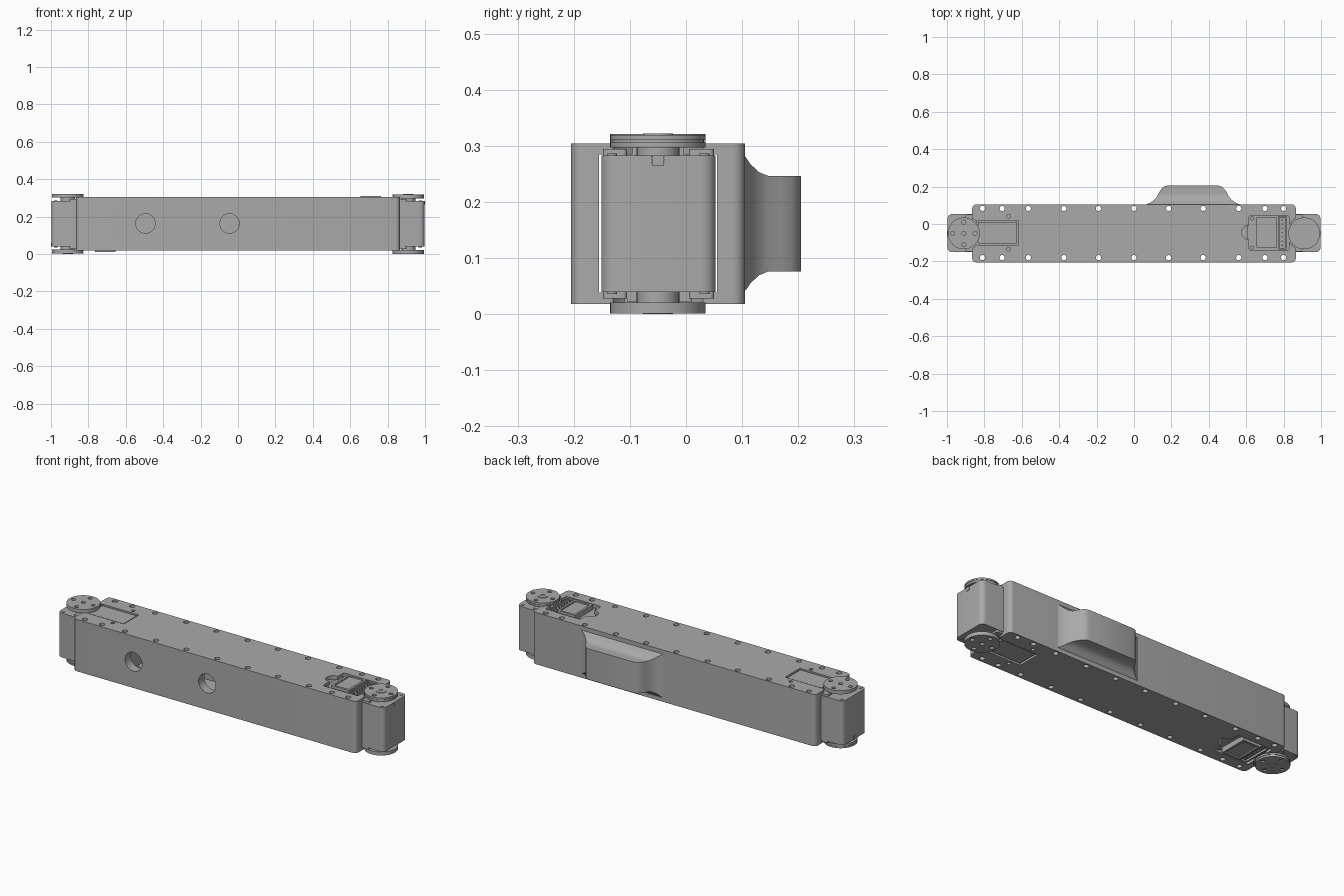
import bpy, bmesh, math
from mathutils import Matrix, Vector

if "Cube" in bpy.data.objects:
    bpy.data.objects.remove(bpy.data.objects["Cube"], do_unlink=True)

grey = bpy.data.materials.new("machined_grey")
grey.use_nodes = True
COLOR = (0.4, 0.4, 0.4, 1)
grey.diffuse_color = COLOR
grey.node_tree.nodes["Principled BSDF"].inputs["Base Color"].default_value = COLOR

MID_Z = 0.161
AXIS_X, AXIS_Y = 0.91, -0.05
# The second end is the first one turned half way round the y axis
FLIP = (Matrix.Translation((0, 0, MID_Z)) @ Matrix.Rotation(math.pi, 4, 'Y')
        @ Matrix.Translation((0, 0, -MID_Z)))
ENDS = {"left": Matrix.Identity(4), "right": FLIP}


def finish(name, bm, matrix=None):
    if matrix:
        bmesh.ops.transform(bm, matrix=matrix, verts=bm.verts)
    bmesh.ops.recalc_face_normals(bm, faces=bm.faces)
    mesh = bpy.data.meshes.new(name)
    bm.to_mesh(mesh)
    bm.free()
    mesh.materials.append(grey)
    ob = bpy.data.objects.new(name, mesh)
    bpy.context.collection.objects.link(ob)
    return ob


def box(name, x, y, z, matrix=None, radius=0):
    """Box from (low, high) ranges with optional rounded upright edges."""
    bm = bmesh.new()
    bmesh.ops.create_cube(bm, size=1)
    for v in bm.verts:
        v.co = Vector([r[0] if c < 0 else r[1] for c, r in zip(v.co, (x, y, z))])
    if radius:
        upright = [e for e in bm.edges
                   if abs(e.verts[0].co.z - e.verts[1].co.z) > 0.001]
        bmesh.ops.bevel(bm, geom=upright, offset=radius, segments=6,
                        profile=0.5, affect='EDGES')
    return finish(name, bm, matrix)


def cylinders(name, points, radius, z, matrix=None, sides=24):
    """Upright cylinders at several (x, y) points in one object."""
    bm = bmesh.new()
    for x, y in points:
        spot = Matrix.Translation((x, y, (z[0] + z[1]) / 2))
        bmesh.ops.create_cone(bm, cap_ends=True, segments=sides, radius1=radius,
                              radius2=radius, depth=z[1] - z[0], matrix=spot)
    return finish(name, bm, matrix)


def cut(target, cutter):
    mod = target.modifiers.new("cut", 'BOOLEAN')
    mod.operation, mod.solver, mod.object = 'DIFFERENCE', 'EXACT', cutter
    bpy.context.view_layer.objects.active = target
    bpy.ops.object.modifier_apply(modifier=mod.name)
    bpy.data.objects.remove(cutter, do_unlink=True)


def ring(radius):
    """Four points around the drive axis."""
    return [(AXIS_X + radius * math.cos(a * math.pi / 2),
             AXIS_Y + radius * math.sin(a * math.pi / 2)) for a in range(4)]


# Long hollow housing
housing = box("housing", (-0.865, 0.865), (-0.205, 0.105), (0.018, 0.304), radius=0.022)
cut(housing, box("tunnel", (-1.1, 1.1), (-0.155, 0.055), (0.038, 0.284)))

# Rows of bolt holes along both long edges
bolt_x = [-0.81, -0.705, -0.565, -0.375, -0.19, 0, 0.185, 0.37, 0.56, 0.70, 0.80]
cut(housing, cylinders("bolt_holes", [(x, y) for x in bolt_x for y in (-0.18, 0.083)],
                       0.014, (-0.1, 0.4), sides=16))

# Round ports in the front wall
turn = Matrix.Rotation(math.pi / 2, 4, 'X')
cut(housing, cylinders("ports", [(-0.495, MID_Z + 0.002), (-0.045, MID_Z + 0.002)],
                       0.052, (0.12, 0.26), turn, 40))

# Openings at both ends
for side, m in ENDS.items():
    cut(housing, cylinders("clearance", [(AXIS_X, AXIS_Y)], 0.092, (-0.1, 0.4), m, 40))
    cut(housing, box("service_opening", (0.615, 0.83), (-0.14, 0.045), (0.27, 0.4), m, 0.012))
    cut(housing, cylinders("finger_notch", [(0.612, -0.045)], 0.037, (0.27, 0.4), m))
    cut(housing, box("plain_window", (0.618, 0.84), (-0.113, 0.018), (-0.1, 0.05), m))
    cut(housing, cylinders("small_holes", [(0.67, 0.042), (0.67, -0.135)],
                           0.01, (-0.1, 0.03), m, 12))

# Flared hump on the back: depth, half width, half height
bm = bmesh.new()
sections = [(0.10, 0.265, 0.125), (0.107, 0.245, 0.118), (0.115, 0.226, 0.106),
            (0.13, 0.206, 0.092), (0.147, 0.192, 0.085), (0.17, 0.18, 0.085),
            (0.188, 0.168, 0.085), (0.2, 0.155, 0.085), (0.205, 0.138, 0.085)]
loops = [[bm.verts.new((0.315 + sx * w, y, MID_Z + sz * h))
          for sx, sz in ((-1, -1), (1, -1), (1, 1), (-1, 1))] for y, w, h in sections]
for a, b in zip(loops, loops[1:]):
    for i in range(4):
        j = (i + 1) % 4
        bm.faces.new((a[i], a[j], b[j], b[i]))
bm.faces.new(loops[0])
bm.faces.new(loops[-1])
finish("back_hump", bm)

# Drive units at both ends
for side, m in ENDS.items():
    def part(name):
        return f"{side}_{name}"

    box(part("motor_case"), (0.605, 0.997), (-0.151, 0.053), (0.039, 0.283), m, 0.025)
    box(part("case_tab"), (0.99, 1.0), (-0.06, -0.04), (0.264, 0.283), m)
    for i in range(3):
        z = 0.268 + i * 0.006
        box(part("tab_rib"), (0.99, 1.0), (-0.062, -0.038), (z, z + 0.002), m)

    # Thin end ledges above and below the case
    for z in ((0.283, 0.294), (0.028, 0.039)):
        for y in ((-0.148, -0.105), (0.005, 0.05)):
            box(part("case_ledge"), (0.84, 0.9), y, z, m, 0.008)

    # Turning discs with hubs
    cylinders(part("hub"), [(AXIS_X, AXIS_Y)], 0.038, (0.015, 0.301), m, 32)
    horn = cylinders(part("drive_disc"), [(AXIS_X, AXIS_Y)], 0.085, (0.31, 0.319), m, 48)
    cut(horn, cylinders("disc_holes", ring(0.06), 0.011, (0.3, 0.33), m, 16))
    cylinders(part("drive_disc_groove"), [(AXIS_X, AXIS_Y)], 0.082, (0.305, 0.312), m, 48)
    cylinders(part("drive_disc_base"), [(AXIS_X, AXIS_Y)], 0.085, (0.297, 0.307), m, 48)
    cap = cylinders(part("disc_cap"), [(AXIS_X, AXIS_Y)], 0.027, (0.316, 0.322), m, 32)
    cut(cap, cylinders("cap_socket", [(AXIS_X, AXIS_Y)], 0.011, (0.318, 0.33), m, 6))
    idler = cylinders(part("idler_disc"), [(AXIS_X, AXIS_Y)], 0.085, (0.001, 0.021), m, 48)
    cut(idler, cylinders("idler_holes", ring(0.06) + [(AXIS_X, AXIS_Y)],
                         0.011, (-0.02, 0.013), m, 16))

    # Service details: framed block, connector with pins, screws
    block = box(part("service_block"), (0.655, 0.765), (-0.125, 0.035), (0.28, 0.311), m)
    cut(block, box("block_recess", (0.667, 0.753), (-0.113, 0.023), (0.304, 0.33), m))
    socket = box(part("connector"), (0.77, 0.815), (-0.135, 0.042), (0.28, 0.303), m)
    cut(socket, box("socket_recess", (0.777, 0.808), (-0.128, 0.035), (0.292, 0.33), m))
    cylinders(part("connector_pins"), [(0.792, -0.115 + i * 0.023) for i in range(7)],
              0.004, (0.28, 0.302), m, 8)
    cylinders(part("service_screws"), [(0.632, 0.03), (0.632, -0.127)],
              0.011, (0.28, 0.297), m, 16)
    cylinders(part("case_screws"), [(0.975, 0.033), (0.975, -0.132)],
              0.009, (0.036, 0.286), m, 12)

    # Inset panel in the plain window
    box(part("plain_panel"), (0.626, 0.835), (-0.105, 0.01), (0.022, 0.045), m)

# Smooth round walls, crisp edges
bpy.ops.object.select_all(action='DESELECT')
for ob in bpy.context.scene.objects:
    if ob.type == 'MESH':
        ob.select_set(True)
        bpy.context.view_layer.objects.active = ob
bpy.ops.object.shade_smooth_by_angle(angle=math.radians(30))
